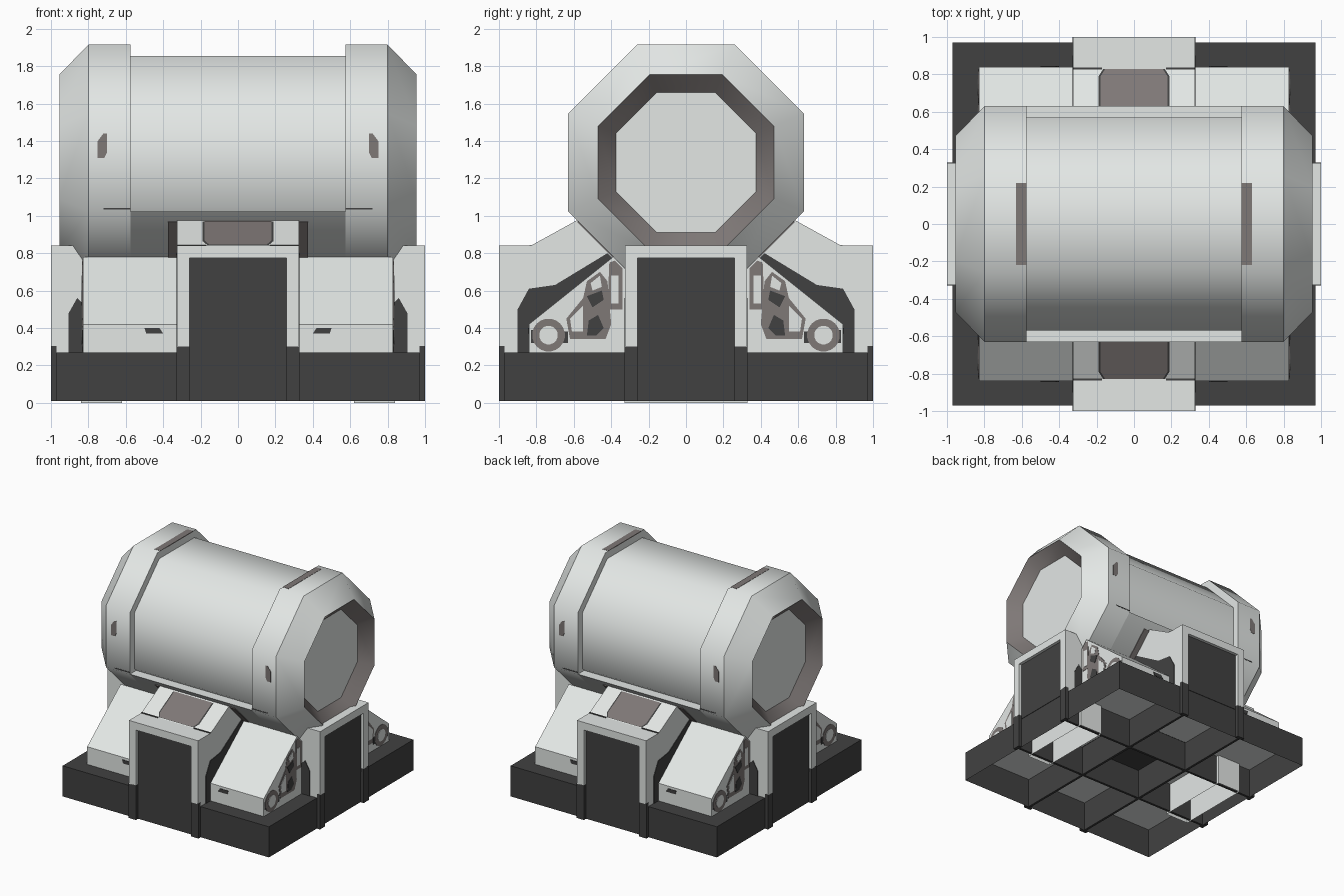
import bpy, bmesh, math

cube = bpy.data.objects.get("Cube")
if cube:
    bpy.data.objects.remove(cube, do_unlink=True)


def material(name, r, g, b):
    m = bpy.data.materials.new(name)
    m.use_nodes = True
    m.diffuse_color = (r, g, b, 1)
    m.node_tree.nodes["Principled BSDF"].inputs["Base Color"].default_value = (r, g, b, 1)
    return m


LIGHT = material("pale_grey", 0.77, 0.8, 0.785)
DARK = material("charcoal", 0.053, 0.053, 0.053)
BROWN = material("warm_grey", 0.21, 0.188, 0.183)

CZ = 1.285          # height of the barrel axis
R = 0.63            # half width across the collar flats
TW = 0.325          # half width of a tower
DECK = 0.27         # top of the base


def finish(name, bm, mat, mirror="", smooth=False):
    mesh = bpy.data.meshes.new(name)
    bm.to_mesh(mesh)
    bm.free()
    mesh.materials.append(mat)
    if smooth:
        for p in mesh.polygons:
            p.use_smooth = True
        mesh.set_sharp_from_angle(angle=math.radians(50))
    ob = bpy.data.objects.new(name, mesh)
    bpy.context.collection.objects.link(ob)
    if mirror:
        mod = ob.modifiers.new("mirror", "MIRROR")
        mod.use_axis = [a in mirror for a in "xyz"]
        mod.use_mirror_merge = False
    return ob


def place(axis, p, t):
    a, b = p
    return {"x": (t, a, b), "y": (a, t, b), "z": (a, b, t)}[axis]


def prism(name, pts, axis, lo, hi, mat, mirror="", smooth=False, bottom=True):
    """Closed outline pushed along an axis from lo to hi."""
    bm = bmesh.new()
    ends = [[bm.verts.new(place(axis, p, t)) for p in pts] for t in (lo, hi)]
    n = len(pts)
    caps = [bm.faces.new(ring) for ring in ends]
    for i in range(n):
        j = (i + 1) % n
        bm.faces.new((ends[0][i], ends[0][j], ends[1][j], ends[1][i]))
    bmesh.ops.recalc_face_normals(bm, faces=bm.faces)
    if not bottom:
        bm.faces.remove(caps[0])
    return finish(name, bm, mat, mirror, smooth)


def rect(x, y):
    return [(x[0], y[0]), (x[1], y[0]), (x[1], y[1]), (x[0], y[1])]


def box(name, x, y, z, mat, mirror="", bottom=True):
    return prism(name, rect(x, y), "z", z[0], z[1], mat, mirror, bottom=bottom)


def sheet(name, pts, height, mat, mirror=""):
    """Single upward-facing panel; height gives z for each y."""
    bm = bmesh.new()
    face = bm.faces.new([bm.verts.new((x, y, height(y))) for x, y in pts])
    face.normal_update()
    if face.normal.z < 0:
        face.normal_flip()
    return finish(name, bm, mat, mirror)


def ngon(n, r, cy=0, cz=0):
    return [(cy + r * math.cos((i + 0.5) * math.tau / n),
             cz + r * math.sin((i + 0.5) * math.tau / n)) for i in range(n)]


def octagon(flat):
    return ngon(8, flat / math.cos(math.pi / 8), 0, CZ)


def cone(name, x0, r0, x1, r1, mat):
    """Open eight-sided band, mirrored to both barrel ends."""
    bm = bmesh.new()
    a = [bm.verts.new((x0, *p)) for p in octagon(r0)]
    b = [bm.verts.new((x1, *p)) for p in octagon(r1)]
    for i in range(8):
        j = (i + 1) % 8
        bm.faces.new((a[i], a[j], b[j], b[i]))
    # outward for a taper, inward for a recess
    bmesh.ops.recalc_face_normals(bm, faces=bm.faces)
    return finish(name, bm, mat, "x", True)


# Barrel: slim middle, collars, tapered ends and recessed caps
prism("barrel_middle", octagon(0.57), "x", -0.6, 0.6, LIGHT, smooth=True)
prism("barrel_collar", octagon(R), "x", 0.575, 0.8, LIGHT, "x", True)
cone("barrel_taper", 0.8, R, 0.955, 0.47, LIGHT)
cone("barrel_recess", 0.955, 0.47, 0.86, 0.375, BROWN)
prism("barrel_cap", octagon(0.376), "x", 0.84, 0.86, LIGHT, "x")
lower = [p for p in octagon(R) if p[1] < CZ - 0.2]
prism("barrel_cradle", lower, "x", -0.575, 0.575, LIGHT, smooth=True)

# Collar markings
box("collar_top_strip", (0.575, 0.63), (-0.22, 0.22), (1.91, 1.917), BROWN, "x")
slot = [(0.76, 1.44), (0.74, 1.44), (0.71, 1.40), (0.71, 1.31), (0.745, 1.31), (0.76, 1.34)]
prism("collar_side_slot", [(1.46 - x, z) for x, z in
      [(1.46 - a, b) for a, b in [(1.46 - c, d) for c, d in slot]]],
      "y", 0.627, 0.632, BROWN, "xy")
box("collar_seam", (0.575, 0.72), (0.627, 0.632), (1.034, 1.042), DARK, "xy")

# Pads on the lower barrel facets, beside the front and back towers
prism("cradle_pad", [(0.575, 0.97), (0.385, 0.78), (0.39, 0.775), (0.58, 0.965)],
      "x", -0.375, 0.375, BROWN, "y")

# Front and back towers
prism("main_tower", [(0.97, DECK), (0.97, 0.84), (0.83, 0.84), (0.585, 0.975),
                     (0.39, 0.78), (0.3, 0.7), (0.3, DECK)], "x", -TW, TW, LIGHT, "y")
rim = [(-0.19, 0.6), (0.19, 0.6), (0.19, 0.79), (0.165, 0.828), (-0.165, 0.828), (-0.19, 0.79)]
for name, scale, lift, mat in (("window_rim", 1, 0.003, DARK), ("window", 0.94, 0.006, BROWN)):
    sheet(name, [(x * scale, y) for x, y in rim],
          lambda y: 0.84 + lift + (0.83 - y) * 0.551, mat, "y")
box("tower_seam", (0.17, TW), (0.825, 0.838), (0.838, 0.845), DARK, "xy")
prism("main_tower_shadow_panel",
      [(0.9, DECK), (0.9, 0.5), (0.84, 0.61), (0.7, 0.63), (0.42, 0.8), (0.36, 0.74), (0.36, DECK)],
      "x", TW - 0.002, TW + 0.005, DARK, "xy")

# Side towers, sloped inward below the barrel ends
prism("side_tower", [(0.97, DECK), (0.97, 0.84), (0.88, 0.84), (0.83, 0.78),
                     (0.7, 0.655), (0.4, 0.655), (0.4, DECK)], "y", -TW, TW, LIGHT, "x")
prism("side_tower_shadow_panel",
      [(0.905, DECK), (0.905, 0.48), (0.86, 0.56), (0.8, 0.5), (0.8, DECK)],
      "y", TW - 0.002, TW + 0.005, DARK, "xy")

# Raised door frames, door panels and dark feet on all four towers
gate = [(-TW, 0.3), (-TW, 0.84), (TW, 0.84), (TW, 0.3),
        (0.26, 0.3), (0.26, 0.775), (-0.26, 0.775), (-0.26, 0.3)]
foot = rect((0.26, TW + 0.003), (0.01, 0.305))
for axis, side in (("y", "main"), ("x", "side")):
    prism(side + "_door_frame", gate, axis, 0.96, 1.0, LIGHT, axis)
    prism(side + "_door_panel", rect((-0.26, 0.26), (DECK, 0.775)), axis, 0.966, 0.974, DARK, axis)
    prism(side + "_frame_foot", foot, axis, 0.971, 1.0, DARK, "xy")

# Sloped corner housings
prism("corner_housing", [(0.84, DECK), (0.84, 0.42), (0.39, 0.78), (0.3, 0.69), (0.3, DECK)],
      "x", 0.3, 0.83, LIGHT, "xy")
prism("housing_vent", [(0.40, 0.37), (0.42, 0.4), (0.5, 0.4), (0.49, 0.37)],
      "y", 0.838, 0.844, DARK, "xy")

# Truss and wheel details on the housing ends
details = (
    ("truss_slot", BROWN, 1, [(0.34, 0.5), (0.34, 0.72), (0.38, 0.76), (0.41, 0.75), (0.42, 0.5)]),
    ("truss_slot_core", LIGHT, 2, [(0.36, 0.53), (0.36, 0.68), (0.4, 0.68), (0.4, 0.53)]),
    ("truss_frame", BROWN, 1, [(0.40, 0.42), (0.43, 0.34), (0.62, 0.34), (0.64, 0.45),
                               (0.55, 0.56), (0.53, 0.65), (0.46, 0.7), (0.42, 0.65)]),
    ("truss_gap_low", DARK, 2, [(0.44, 0.4), (0.48, 0.36), (0.53, 0.36), (0.52, 0.44), (0.47, 0.47)]),
    ("truss_gap_high", DARK, 2, [(0.44, 0.55), (0.5, 0.51), (0.53, 0.57), (0.45, 0.6)]),
    ("truss_top_light", LIGHT, 2, [(0.45, 0.62), (0.5, 0.6), (0.51, 0.64), (0.46, 0.68)]),
    ("truss_light", LIGHT, 2, [(0.55, 0.38), (0.61, 0.38), (0.62, 0.45), (0.55, 0.52)]),
    ("wheel_backing", DARK, 0.5, [(0.63, 0.32), (0.63, 0.38), (0.83, 0.39), (0.83, 0.32)]),
    ("wheel_ring", BROWN, 1, ngon(20, 0.088, 0.735, 0.362)),
    ("wheel_hub", LIGHT, 2, ngon(16, 0.05, 0.735, 0.362)),
)
for name, mat, layer, pts in details:
    prism(name, pts, "x", 0.829, 0.83 + 0.003 * layer, mat, "xy")

# Base: open-bottomed shell, ribs, pale linings and hollow side pads
box("base_shell", (-0.97, 0.97), (-0.97, 0.97), (0.01, DECK), DARK, bottom=False)
box("base_rib_long", (-0.965, 0.965), (0.285, 0.305), (0.01, 0.265), DARK, "y")
box("base_rib_cross", (0.285, 0.305), (-0.965, 0.965), (0.01, 0.265), DARK, "x")
sheet("base_lining_main", rect((-0.965, 0.965), (0.31, 0.965)), lambda y: 0.262, LIGHT, "y")
sheet("base_lining_side", rect((0.31, 0.965), (-0.31, 0.31)), lambda y: 0.262, LIGHT, "x")
box("base_pad", (0.62, 0.84), (-0.33, 0.33), (0, 0.26), LIGHT, "x", bottom=False)
